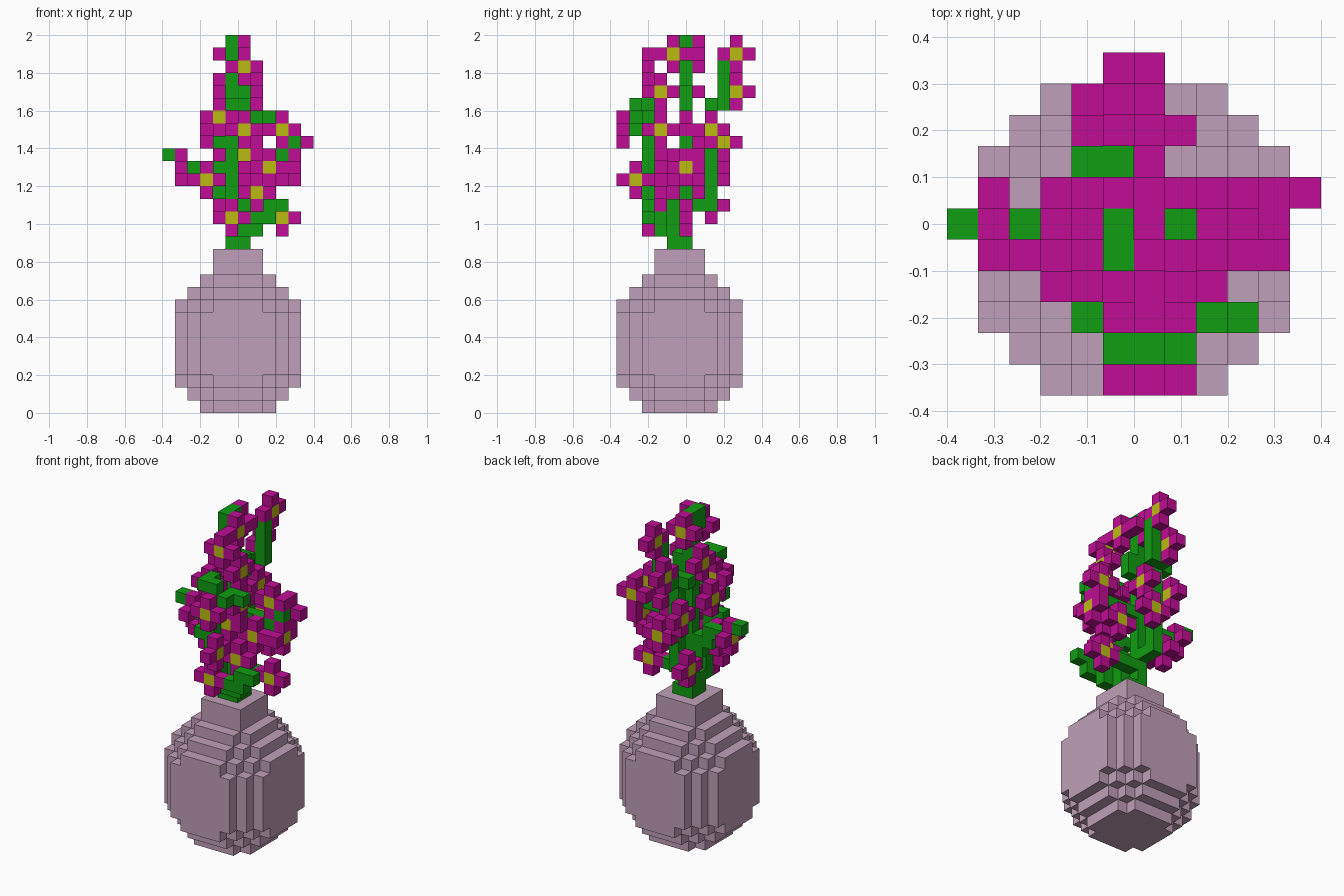
import bpy, bmesh
from mathutils import Vector

if "Cube" in bpy.data.objects:
    bpy.data.objects.remove(bpy.data.objects["Cube"], do_unlink=True)

V = 2 / 30  # edge of one block
LEFT, BACK, UP = Vector((1, 0, 0)), Vector((0, 1, 0)), Vector((0, 0, 1))
AXES = (LEFT, BACK, UP)


def make_material(name, rgb):
    m = bpy.data.materials.new(name)
    m.use_nodes = True
    m.diffuse_color = (*rgb, 1)
    m.node_tree.nodes["Principled BSDF"].inputs["Base Color"].default_value = (*rgb, 1)
    return m


def cell(v):
    return tuple(round(c) for c in v)


# Vase: round layers, each given by row widths from the edge to the middle
def disc(widths, z):
    rows = widths + widths[::-1]
    first = 5 - len(widths)
    return {(i, first + r, z) for r, w in enumerate(rows)
            for i in range(6 - w // 2, 6 + w // 2)}


cap, shoulder = [4, 6, 6], [4, 6, 8, 8]
rim, belly, neck = [4, 6, 8, 10, 10], [6, 8, 10, 10, 10], [4, 4]
vase = set()
for z, widths in enumerate([cap, shoulder, rim] + [belly] * 5
                           + [rim, shoulder, cap, neck, neck]):
    vase |= disc(widths, z)

# Flowers: four petals round a centre, lying in an upright plane
centres, petals = set(), set()


def flower(across, *places):
    for place in places:
        centres.add(place)
        for step in (across, -across, UP, -UP):
            petals.add(cell(Vector(place) + step))


# Flowers facing front or back, from the top down
flower(LEFT, (5, 6, 28), (6, 2, 27), (4, 3, 23), (6, 0, 22), (9, 5, 22))
flower(LEFT, (10, 6, 21), (6, 3, 20), (8, 4, 19), (6, 8, 19), (3, 4, 18))
flower(LEFT, (8, 6, 18), (7, 3, 17), (5, 2, 15), (9, 5, 15))
# Flowers facing sideways, from the top down
flower(BACK, (6, 4, 28), (6, 9, 28), (7, 3, 25), (5, 9, 25), (4, 5, 25))
flower(BACK, (7, 3, 22), (6, 7, 22), (3, 5, 22), (4, 8, 21))
flower(BACK, (10, 5, 19), (1, 5, 19), (6, 1, 18), (4, 7, 16))
petals -= centres

# Stems and leaves: blocks grown from a start by a series of straight moves
stems = set()


def branch(start, *moves):
    at = Vector(start)
    stems.add(cell(at))
    for move in moves:
        for _ in range(round(move.length)):
            at = at + move.normalized()
            stems.add(cell(at))


# Main stem and foot
branch((5, 5, 13), UP * 16, -BACK, -UP)
branch((5, 4, 13), LEFT, BACK)
branch((6, 4, 13), UP * 3)
branch((6, 5, 24), UP)
# Front stem with its leaves
branch((5, 4, 14), -BACK, UP * 2, -BACK, UP * 6, LEFT, -BACK, UP * 2, -LEFT, BACK)
branch((6, 1, 23), LEFT, BACK, LEFT)
branch((6, 3, 14), LEFT, UP, -BACK, LEFT, UP, LEFT)
for z in (19, 21):
    branch((4, 2, z))
# Back stem
branch((5, 5, 16), BACK * 2, UP * 8, BACK, LEFT, UP * 3)
branch((4, 7, 24))
# Side branches and leaf tips
branch((6, 5, 15), LEFT)
branch((6, 5, 20), LEFT * 3)
branch((10, 5, 21))
branch((5, 5, 17), -LEFT, UP, -LEFT, UP, -LEFT)
branch((0, 5, 20))
stems -= petals | centres
filled = vase | stems | petals | centres


# Turn a set of blocks into one mesh, keeping only the exposed faces
def build(name, cells, color):
    bm = bmesh.new()
    for c in sorted(cells):
        mid = Vector(((c[0] - 5.5) * V, (c[1] - 5) * V, (c[2] + 0.5) * V))
        for n in [a * s for a in AXES for s in (-1, 1)]:
            if cell(Vector(c) + n) in filled:
                continue
            u = Vector((n.y, n.z, n.x))
            w = n.cross(u)
            bm.faces.new([bm.verts.new(mid + (n + side) * V / 2)
                          for side in (-u - w, u - w, u + w, w - u)])
    bmesh.ops.remove_doubles(bm, verts=bm.verts, dist=V / 100)
    mesh = bpy.data.meshes.new(name)
    bm.to_mesh(mesh)
    bm.free()
    mesh.materials.append(color)
    bpy.context.collection.objects.link(bpy.data.objects.new(name, mesh))


build("vase", vase, make_material("dusty pink clay", (0.53, 0.35, 0.48)))
build("stems_and_leaves", stems, make_material("leaf green", (0.005, 0.34, 0.006)))
build("petals", petals, make_material("magenta petal", (0.53, 0.004, 0.30)))
build("flower_centres", centres, make_material("yellow centre", (0.50, 0.50, 0.006)))
